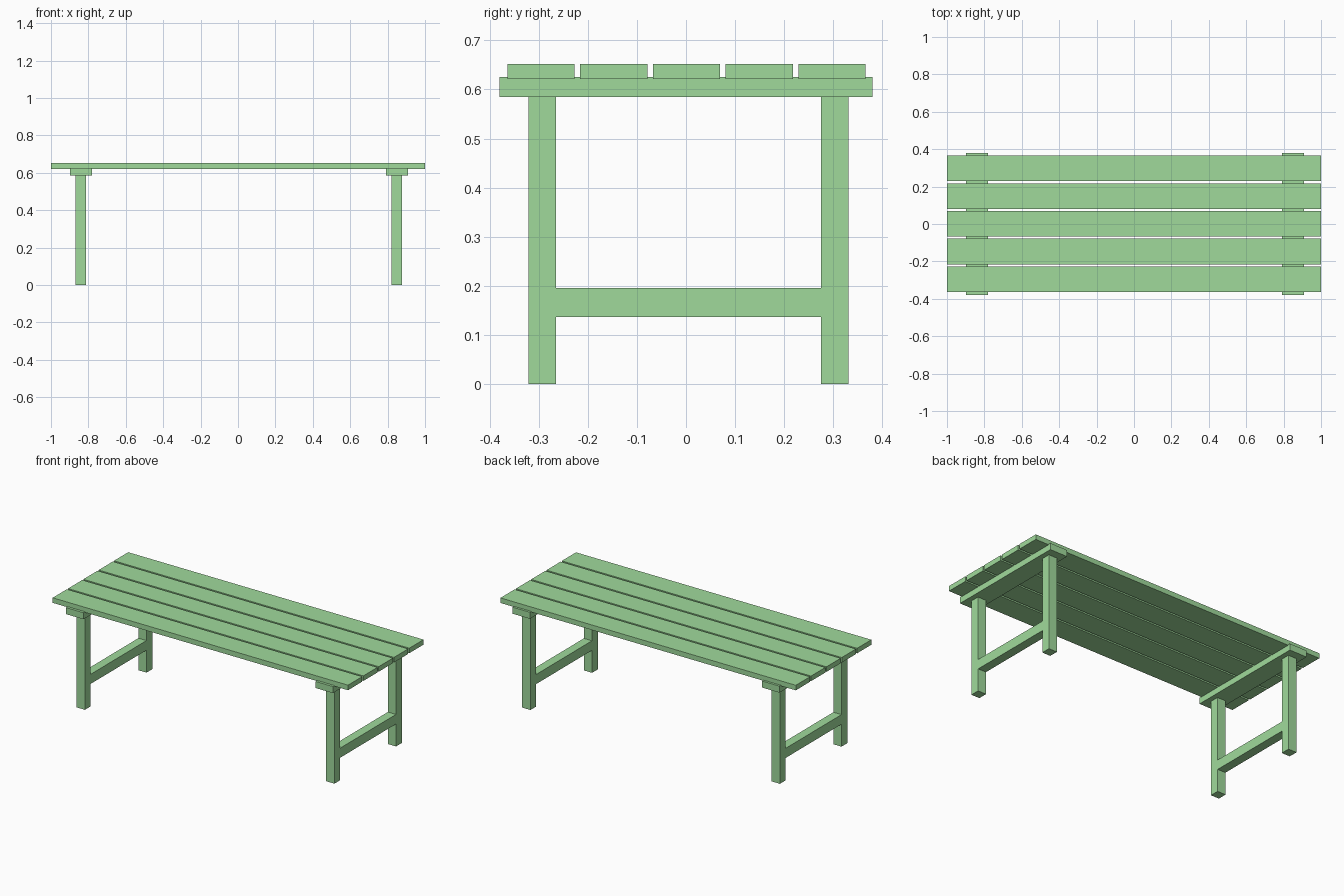
import bpy

if "Cube" in bpy.data.objects:
    bpy.data.objects.remove(bpy.data.objects["Cube"])

green = bpy.data.materials.new("green_paint")
green.diffuse_color = (0.35, 0.7, 0.33, 1)
green.use_nodes = True
green.node_tree.nodes["Principled BSDF"].inputs["Base Color"].default_value = green.diffuse_color


def box(name, x, y, z):
    """Box from (min, max) ranges on each axis."""
    bpy.ops.mesh.primitive_cube_add(size=1, location=[sum(r) / 2 for r in (x, y, z)])
    ob = bpy.context.object
    ob.name = name
    ob.scale = [r[1] - r[0] for r in (x, y, z)]
    bpy.ops.object.transform_apply(location=False, rotation=False, scale=True)
    ob.data.materials.append(green)
    return ob


def around(c, width):
    return (c - width / 2, c + width / 2)


# Five long top slats
for i in range(5):
    box(f"top_slat_{i + 1}", (-1, 1), around(0.001 + (i - 2) * 0.1483, 0.137), (0.621, 0.652))

# Two end frames: cross rail, pair of legs, low stretcher
for side, s in (("left", -1), ("right", 1)):
    cx = 0.005 + s * 0.845
    box(f"{side}_cross_rail", around(cx, 0.118), around(0, 0.76), (0.585, 0.625))
    for end, e in (("front", -1), ("back", 1)):
        box(f"{end}_{side}_leg", around(cx, 0.056), around(0.005 + e * 0.298, 0.056), (0, 0.585))
    box(f"{side}_stretcher", around(cx, 0.055), around(0.005, 0.54), (0.137, 0.196))
